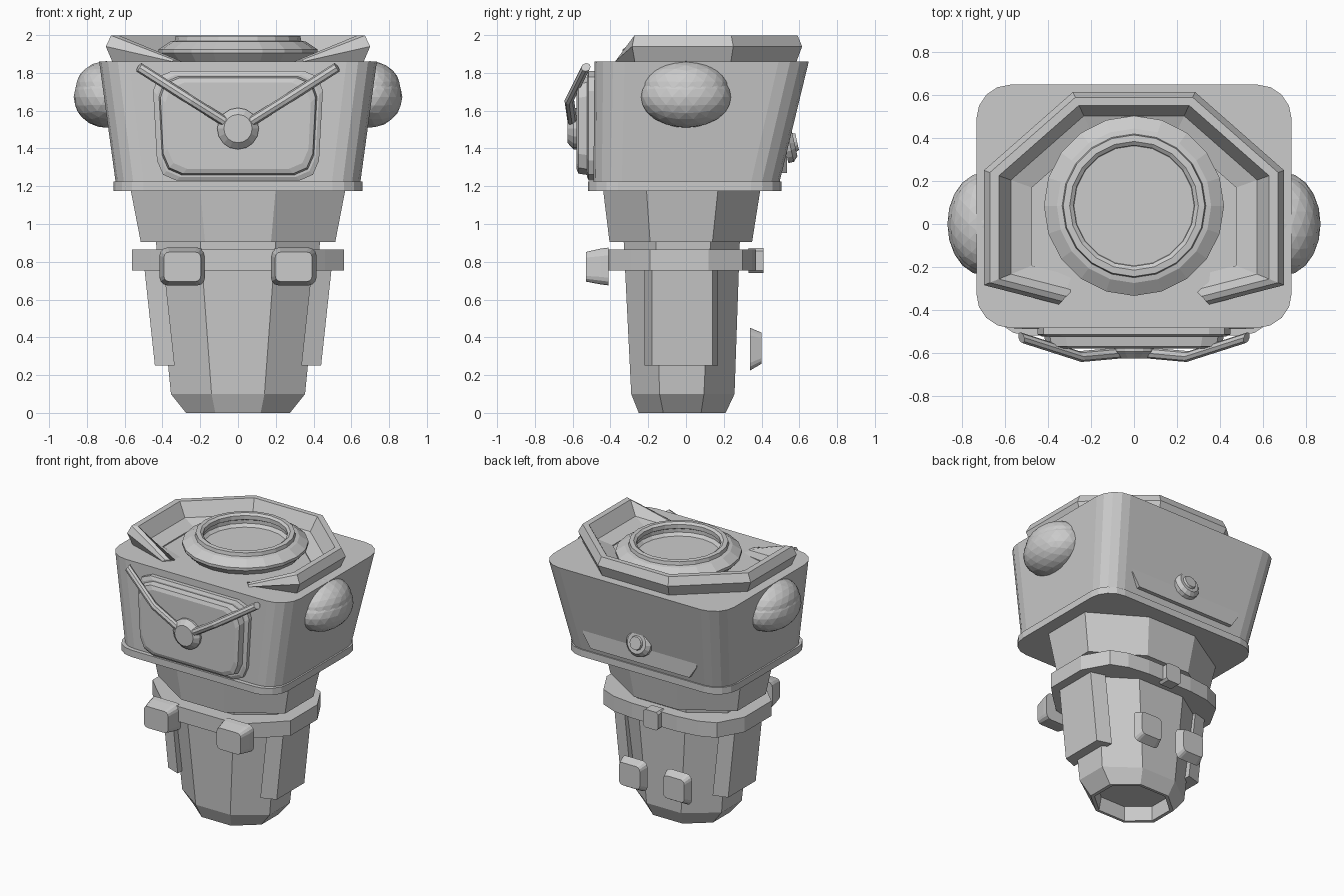
import bpy, bmesh
from math import sin, cos, pi
from mathutils import Vector, Matrix

if "Cube" in bpy.data.objects:
    bpy.data.objects.remove(bpy.data.objects["Cube"])


def finish(name, bm):
    bmesh.ops.recalc_face_normals(bm, faces=bm.faces)
    me = bpy.data.meshes.new(name)
    bm.to_mesh(me)
    bm.free()
    ob = bpy.data.objects.new(name, me)
    bpy.context.collection.objects.link(ob)
    return ob


def loft(name, rings, caps=True, loop=False):
    """Skin a row of closed cross-sections."""
    bm = bmesh.new()
    vs = [[bm.verts.new(p) for p in r] for r in rings]
    n = len(vs[0])
    for a, b in zip(vs, vs[1:] + ([vs[0]] if loop else [])):
        for i in range(n):
            j = (i + 1) % n
            bm.faces.new((a[i], a[j], b[j], b[i]))
    if caps and not loop:
        bm.faces.new(vs[0])
        bm.faces.new(vs[-1])
    return finish(name, bm)


def rrect(x0, x1, y0, y1, r, n=4):
    """2D rectangle with rounded corners (n=1 gives chamfers)."""
    pts = []
    for k, (cx, cy) in enumerate([(x1 - r, y1 - r), (x0 + r, y1 - r),
                                  (x0 + r, y0 + r), (x1 - r, y0 + r)]):
        for i in range(n + 1):
            a = pi / 2 * (k + i / n)
            pts.append((cx + r * cos(a), cy + r * sin(a)))
    return pts


def flat(pts, z):
    return [(x, y, z) for x, y in pts]


def upright(pts, y):
    return [(x, y, z) for x, z in pts]


def mirror_x(half):
    """Complete a right-hand half outline with its mirror image."""
    return half + [(-x, y) for x, y in reversed(half)]


def octagon(hx, y0, y1, fx, s0, s1):
    return mirror_x([(fx, y0), (hx, s0), (hx, s1), (fx, y1)])


def lathe(name, prof, n, mat):
    """Turn (radius, height) points round z, then place with mat."""
    rings = [[mat @ Vector((r * cos(2 * pi * i / n), r * sin(2 * pi * i / n), h))
              for i in range(n)] for r, h in prof]
    return loft(name, rings)


# Lower body with a hollow foot
loft("lower_body", [
    flat(octagon(0.24, -0.22, 0.18, 0.10, -0.10, 0.06), 0.10),
    flat(octagon(0.25, -0.23, 0.19, 0.11, -0.11, 0.07), 0.0),
    flat(octagon(0.275, -0.25, 0.21, 0.12, -0.12, 0.08), 0.0),
    flat(octagon(0.355, -0.29, 0.257, 0.14, -0.14, 0.095), 0.10),
    flat(octagon(0.435, -0.33, 0.285, 0.20, -0.16, 0.13), 0.91)])

# Side plates on the lower body
for s, side in ((1, "right"), (-1, "left")):
    def plate(xo, z):
        return [(s * xo, -0.18, z), (s * xo, 0.14, z),
                (s * (xo - 0.105), 0.17, z), (s * (xo - 0.105), -0.22, z)]
    loft(f"{side}_side_plate", [plate(0.44, 0.25), plate(0.495, 0.76)])

# Belt
belt = mirror_x([(0.18, -0.435), (0.34, -0.40), (0.46, -0.29), (0.56, -0.19),
                 (0.56, 0.12), (0.46, 0.30), (0.34, 0.35), (0.18, 0.37)])
loft("belt", [flat(belt, 0.755), flat(belt, 0.865)])
clasp = rrect(-0.06, 0.06, 0.74, 0.872, 0.015, 1)
loft("belt_clasp", [upright(clasp, 0.33), upright(clasp, 0.41)])

# Pouches, front pair and rear pair
for s, side in ((1, "right"), (-1, "left")):
    c = s * 0.295
    loft(f"{side}_front_pouch", [
        upright(rrect(c - 0.12, c + 0.12, 0.675, 0.875, 0.04, 3), -0.41),
        upright(rrect(c - 0.115, c + 0.115, 0.68, 0.87, 0.04, 3), -0.45),
        upright(rrect(c - 0.098, c + 0.098, 0.695, 0.852, 0.03, 3), -0.53)])
    c = s * 0.18
    loft(f"{side}_rear_pouch", [
        upright(rrect(c - 0.105, c + 0.105, 0.225, 0.45, 0.04, 3), 0.34),
        upright(rrect(c - 0.085, c + 0.085, 0.26, 0.425, 0.03, 3), 0.40)])

# Waist
loft("waist", [flat(octagon(0.515, -0.405, 0.35, 0.175, -0.19, 0.14), 0.905),
               flat(octagon(0.57, -0.44, 0.395, 0.20, -0.21, 0.17), 1.19)])

# Chest and its bottom rim
loft("chest", [flat(rrect(-0.645, 0.645, -0.49, 0.49, 0.15), 1.20),
               flat(rrect(-0.735, 0.735, -0.485, 0.65, 0.16), 1.86)])
rim = rrect(-0.66, 0.66, -0.52, 0.505, 0.16)
loft("chest_rim", [flat(rim, 1.175), flat(rim, 1.225)])


# Stepped front panel, slightly narrower at the bottom
def panel(inset, y):
    pts = rrect(-0.455 + inset, 0.455 - inset, 1.23 + inset, 1.81 - inset, 0.105, 2)
    return [(x * (0.93 + 0.07 * (z - 1.23) / 0.58), y, z) for x, z in pts]


loft("front_panel", [panel(0, -0.47), panel(0, -0.515), panel(0.02, -0.525),
                     panel(0.03, -0.525), panel(0.037, -0.57), panel(0.062, -0.58)])

# Front badge disc with two bent rods
to_front = Matrix.Translation((0, -0.56, 1.505)) @ Matrix.Rotation(pi / 2, 4, 'X')
lathe("front_disc", [(0.11, 0), (0.11, 0.035), (0.075, 0.068)], 16, to_front)
for s, side in ((1, "right"), (-1, "left")):
    path = [(0.05, -0.60, 1.53), (0.25, -0.618, 1.655), (0.525, -0.53, 1.83)]
    rings = []
    for x, y, z in path:
        u, v = Vector((-0.53, 0, 0.85)), Vector((0.2, 1, 0.1)).normalized()
        rings.append([(s * (x + p.x), y + p.y, z + p.z) for p in
                      (0.026 * (u * cos(pi * k / 4) + v * sin(pi * k / 4)) for k in range(8))])
    loft(f"{side}_front_rod", rings)

# Faceted shoulder domes, each of two overlapping balls
for s, side in ((1, "right"), (-1, "left")):
    for part, z, size in (("lower", 1.672, (0.172, 0.24, 0.162)),
                          ("upper", 1.715, (0.163, 0.225, 0.147))):
        bm = bmesh.new()
        mat = Matrix.Translation((s * 0.698, 0, z)) @ Matrix.Diagonal((*size, 1))
        bmesh.ops.create_icosphere(bm, subdivisions=3, radius=1, matrix=mat)
        finish(f"{side}_shoulder_{part}", bm)

# Collar, open at the front with ends tapering down
profile = [(0.945, 1.85), (1.0, 1.94), (0.96, 1.998), (0.90, 1.998),
           (0.82, 1.90), (0.68, 1.868), (0.68, 1.85)]
half = [(0.35, -0.375, 0.12), (0.70, -0.285, 1.0), (0.70, 0.25, 1.0), (0.285, 0.615, 1.0)]
stations = half + [(-x, y, h) for x, y, h in reversed(half)]
loft("collar", [[(x * k, y * k, 1.85 + (z - 1.85) * h) for k, z in profile]
                for x, y, h in stations])

# Neck ring with recessed floor
lathe("neck_ring", [(0.37, 1.85), (0.42, 1.905), (0.42, 1.925), (0.36, 1.965),
                    (0.335, 1.97), (0.33, 1.995), (0.30, 1.998), (0.282, 1.985),
                    (0.282, 1.955), (0.30, 1.945), (0.30, 1.92), (0.28, 1.90)],
      20, Matrix.Translation((0, 0.085, 0)))

# Rear plate emerging from the sloping back, and stepped rear knob
back = [(-0.40, 1.27), (0.40, 1.27), (0.46, 1.36), (0.46, 1.42), (-0.46, 1.42), (-0.46, 1.36)]
loft("rear_plate", [upright(back, 0.45), upright(back, 0.535)])
to_back = Matrix.Translation((0, 0.52, 1.42)) @ Matrix.Rotation(-pi / 2 + 0.22, 4, 'X')
lathe("rear_knob", [(0.10, 0), (0.10, 0.03), (0.075, 0.055), (0.05, 0.055),
                    (0.045, 0.07), (0.03, 0.07)], 16, to_back)
